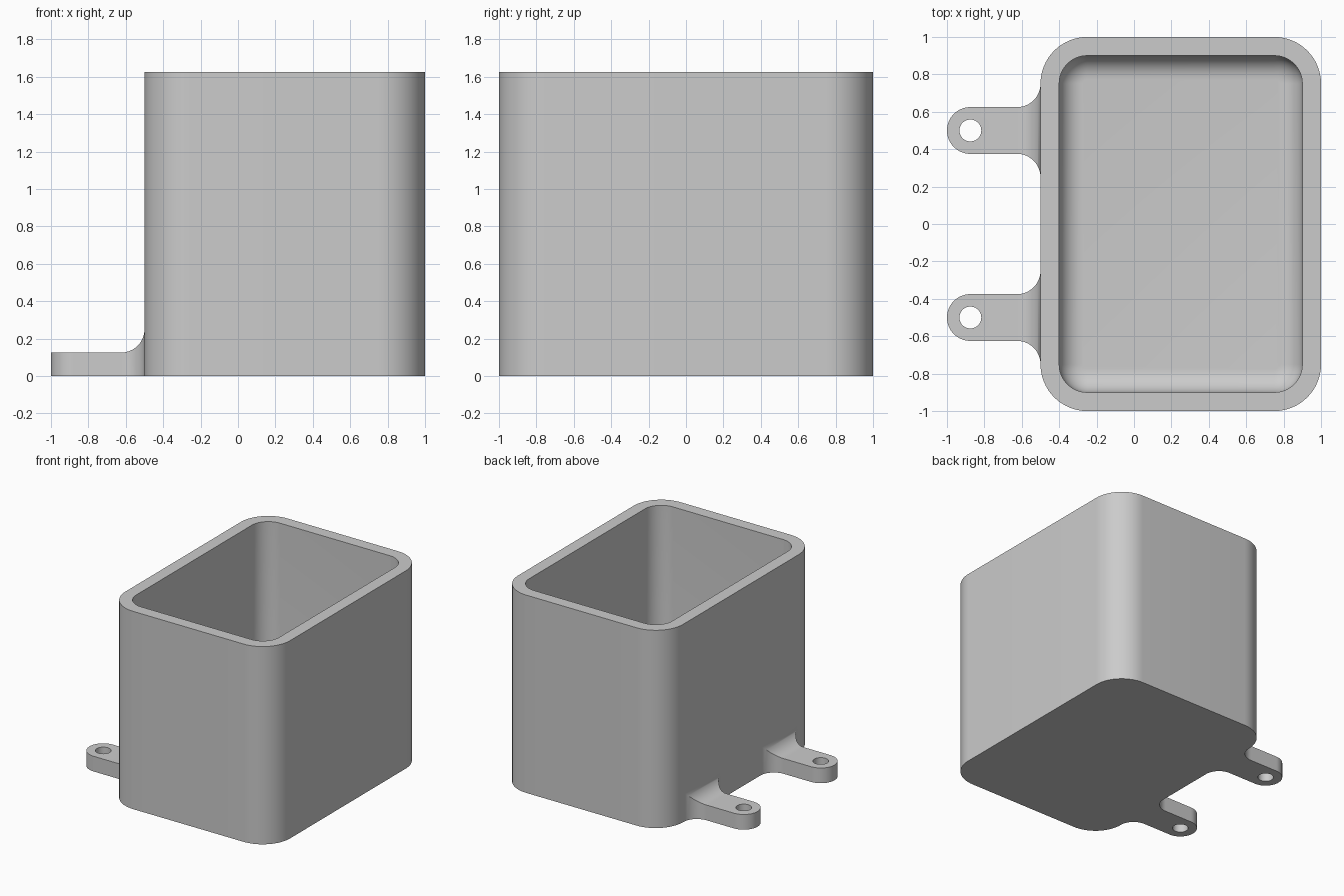
import bpy
import bmesh
from math import cos, sin, pi

if "Cube" in bpy.data.objects:
    bpy.data.objects.remove(bpy.data.objects["Cube"])

grey = bpy.data.materials.new("plain grey")
grey.use_nodes = True
grey.diffuse_color = (0.6, 0.6, 0.6, 1)
grey.node_tree.nodes["Principled BSDF"].inputs["Base Color"].default_value = (0.6, 0.6, 0.6, 1)

WALL, FLOOR, HEIGHT = 0.1, 0.1, 1.625
FILLET = 0.125


def arc(cx, cy, r, start, end, n=16):
    return [(cx + r * cos(start + (end - start) * i / n),
             cy + r * sin(start + (end - start) * i / n)) for i in range(n + 1)]


def make_object(name, bm):
    bmesh.ops.recalc_face_normals(bm, faces=bm.faces)
    mesh = bpy.data.meshes.new(name)
    bm.to_mesh(mesh)
    bm.free()
    mesh.materials.append(grey)
    obj = bpy.data.objects.new(name, mesh)
    bpy.context.collection.objects.link(obj)
    return obj


def smooth(obj):
    bpy.ops.object.select_all(action='DESELECT')
    obj.select_set(True)
    bpy.context.view_layer.objects.active = obj
    bpy.ops.object.shade_smooth_by_angle(angle=pi / 6)


def prism(name, points, offset):
    """Extrude a closed outline of 3D points along an offset."""
    bm = bmesh.new()
    face = bm.faces.new([bm.verts.new(p) for p in points])
    out = bmesh.ops.extrude_face_region(bm, geom=[face])
    bmesh.ops.translate(bm, vec=offset,
                        verts=[v for v in out["geom"] if isinstance(v, bmesh.types.BMVert)])
    return make_object(name, bm)


def boolean(obj, cutter, operation):
    mod = obj.modifiers.new(operation.title(), 'BOOLEAN')
    mod.operation, mod.solver, mod.object = operation, 'EXACT', cutter
    bpy.context.view_layer.objects.active = obj
    bpy.ops.object.modifier_apply(modifier=mod.name)
    bpy.data.objects.remove(cutter)


# Open box: rounded rectangles stacked up the outside and down the inside
def ring(bm, inset, z):
    r = 0.25 - inset
    pts = []
    for k, (cx, cy) in enumerate([(0.75, 0.75), (-0.25, 0.75), (-0.25, -0.75), (0.75, -0.75)]):
        pts += arc(cx, cy, r, k * pi / 2, (k + 1) * pi / 2)
    return [bm.verts.new((x, y, z)) for x, y in pts]


bm = bmesh.new()
levels = [(0, 0), (0, HEIGHT), (WALL, HEIGHT)]
levels += [(WALL + FILLET + x, FLOOR + FILLET + z)
           for x, z in arc(0, 0, FILLET, pi, 1.5 * pi, 10)
           for x, z in [(x, z)]]
rings = [ring(bm, inset, z) for inset, z in levels]
for a, b in zip(rings, rings[1:]):
    for i in range(len(a)):
        j = (i + 1) % len(a)
        bm.faces.new((a[i], a[j], b[j], b[i]))
bm.faces.new(rings[0])
bm.faces.new(rings[-1])
smooth(make_object("box_body", bm))


# Mounting tabs: flared outline trimmed by a filleted side profile, then drilled
def mounting_tab(name, yc):
    half, inner = 0.125, -0.45
    flare = arc(-0.625, half * 2, FILLET, -pi / 2, 0)
    tip = arc(-0.875, 0, half, pi / 2, 1.5 * pi, 32)
    outline = [(inner, half * 2)] + flare[::-1] + tip
    outline += [(x, -y) for x, y in flare] + [(inner, -half * 2)]
    tab = prism(name, [(x, y + yc, 0) for x, y in outline], (0, 0, 0.3))

    profile = [(-1.1, -0.1), (-1.1, half)] + arc(-0.625, half * 2, FILLET, -pi / 2, 0)
    profile += [(-0.4, half * 2), (-0.4, -0.1)]
    boolean(tab, prism("trim", [(x, yc - 0.4, z) for x, z in profile], (0, 0.8, 0)), 'INTERSECT')

    hole = arc(-0.875, yc, 0.0585, 0, 2 * pi, 40)[:-1]
    boolean(tab, prism("drill", [(x, y, -0.1) for x, y in hole], (0, 0, 0.5)), 'DIFFERENCE')
    smooth(tab)


mounting_tab("back_mounting_tab", 0.5)
mounting_tab("front_mounting_tab", -0.5)
